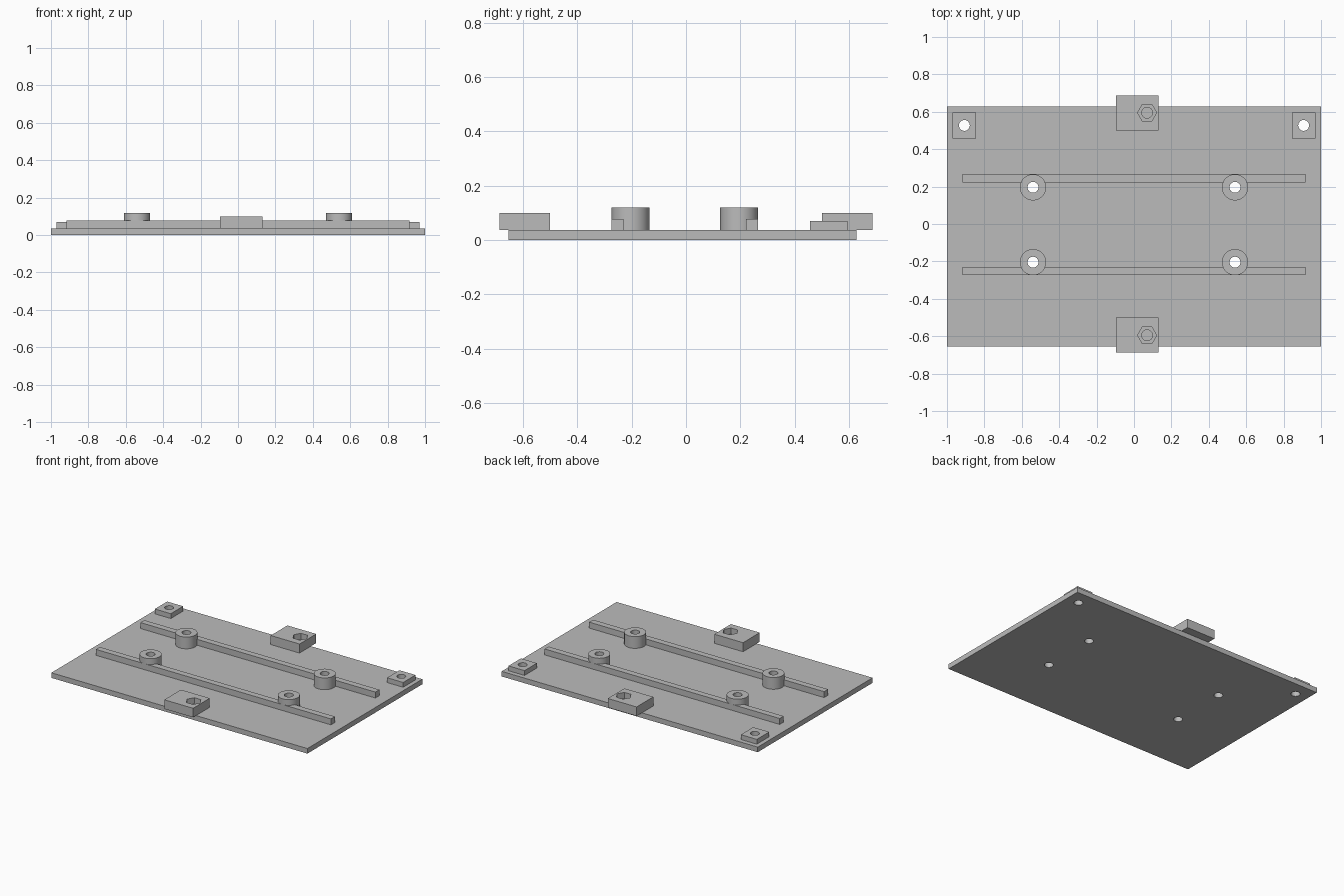
import bpy
import math

cube = bpy.data.objects.get("Cube")
if cube:
    bpy.data.objects.remove(cube)

grey = bpy.data.materials.new("plain_grey")
grey.use_nodes = True
colour = (0.5, 0.5, 0.5, 1)
grey.diffuse_color = colour
grey.node_tree.nodes["Principled BSDF"].inputs["Base Color"].default_value = colour

PLATE_TOP = 0.036
BORE = 0.029


def box(name, x0, x1, y0, y1, z0, z1):
    bpy.ops.mesh.primitive_cube_add(
        size=1, location=((x0 + x1) / 2, (y0 + y1) / 2, (z0 + z1) / 2))
    ob = bpy.context.object
    ob.name = name
    ob.scale = (x1 - x0, y1 - y0, z1 - z0)
    bpy.ops.object.transform_apply(location=False, rotation=False)
    ob.data.materials.append(grey)
    return ob


def prism(name, x, y, radius, z0, z1, sides=48):
    # Rotated so that a corner points along x
    bpy.ops.mesh.primitive_cylinder_add(
        vertices=sides, radius=radius, depth=z1 - z0,
        location=(x, y, (z0 + z1) / 2), rotation=(0, 0, math.pi / 2))
    ob = bpy.context.object
    ob.name = name
    ob.data.materials.append(grey)
    return ob


def cut(ob, cutters):
    for cutter in cutters:
        cutter.hide_render = True
        mod = ob.modifiers.new("hole", 'BOOLEAN')
        mod.operation = 'DIFFERENCE'
        mod.solver = 'EXACT'
        mod.object = cutter
        bpy.ops.object.select_all(action='DESELECT')
        ob.select_set(True)
        bpy.context.view_layer.objects.active = ob
        bpy.ops.object.modifier_apply(modifier=mod.name)
        bpy.data.objects.remove(cutter)
    bpy.ops.object.shade_smooth_by_angle(angle=math.radians(30))


def bores(points):
    return [prism("bore_cutter", x, y, BORE, -0.1, 0.3) for x, y in points]


sides = (("left", 1), ("right", -1))
ends = (("back", 1), ("front", -1))
boss_points = [(0.54 * sx, 0.2 * sy - 0.004) for sx in (1, -1) for sy in (1, -1)]
pad_points = [(0.907 * sx, 0.527) for sx in (1, -1)]

# Base plate with six through holes
plate = box("base_plate", -1, 1, -0.654, 0.628, 0, PLATE_TOP)
cut(plate, bores(boss_points + pad_points))

# Corner pads along the back edge
for side, sx in sides:
    x0, x1 = sorted((0.845 * sx, 0.97 * sx))
    pad = box(side + "_corner_pad", x0, x1, 0.457, 0.595, PLATE_TOP, 0.07)
    cut(pad, bores(pad_points))

for end, sy in ends:
    # Long stiffening rail
    y = 0.248 * sy - 0.004
    rail = box(end + "_rail", -0.918, 0.918, y - 0.022, y + 0.022, PLATE_TOP, 0.078)
    cut(rail, bores(boss_points))

    # Round standoffs
    for side, sx in sides:
        x, y = 0.54 * sx, 0.2 * sy - 0.004
        boss = prism(f"{end}_{side}_standoff", x, y, 0.07, PLATE_TOP, 0.119)
        cut(boss, bores([(x, y)]))

    # Overhanging clamp block with a hexagonal nut pocket and a bolt hole
    y0, y1 = sorted((0.501 * sy, 0.687 * sy))
    block = box(end + "_clamp_block", -0.095, 0.13, y0, y1, PLATE_TOP, 0.1)
    cut(block, [prism("nut_cutter", 0.07, 0.595 * sy, 0.051, 0.058, 0.3, 6),
                prism("bolt_cutter", 0.07, 0.595 * sy, BORE, -0.1, 0.3)])
